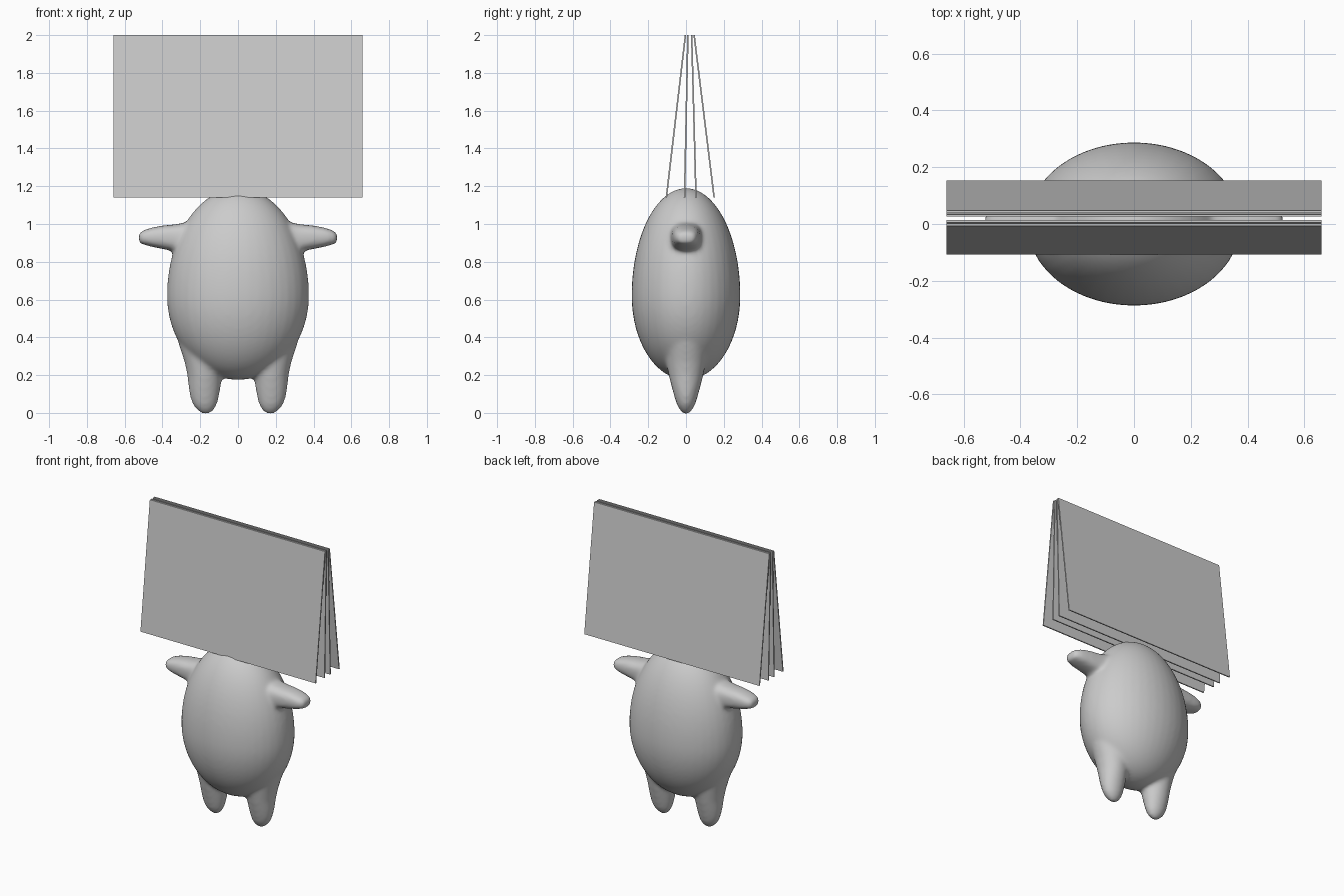
import bpy, bmesh, math
from mathutils import Vector

if "Cube" in bpy.data.objects:
    bpy.data.objects.remove(bpy.data.objects["Cube"])

grey = bpy.data.materials.new("plain grey")
grey.diffuse_color = (0.6, 0.6, 0.6, 1)
grey.use_nodes = True
grey.node_tree.nodes["Principled BSDF"].inputs["Base Color"].default_value = grey.diffuse_color


def add_object(name, bm):
    bmesh.ops.recalc_face_normals(bm, faces=bm.faces[:])
    mesh = bpy.data.meshes.new(name)
    bm.to_mesh(mesh)
    bm.free()
    mesh.materials.append(grey)
    obj = bpy.data.objects.new(name, mesh)
    bpy.context.collection.objects.link(obj)
    return obj


def loft(bm, rings, u, v, power=1.0, n=40):
    """Skin superellipse rings of (centre, u radius, v radius)."""
    def shape(t):
        return math.copysign(abs(t) ** power, t)
    loops = []
    for centre, ru, rv in rings:
        loops.append([])
        for i in range(n):
            a = 2 * math.pi * i / n
            p = Vector(centre) + u * ru * shape(math.cos(a)) + v * rv * shape(math.sin(a))
            loops[-1].append(bm.verts.new(p))
    for a, b in zip(loops, loops[1:]):
        for i in range(n):
            j = (i + 1) % n
            bm.faces.new((a[i], a[j], b[j], b[i]))
    bm.faces.new(loops[0])
    bm.faces.new(loops[-1])


X, Y, Z = Vector((1, 0, 0)), Vector((0, 1, 0)), Vector((0, 0, 1))
bm = bmesh.new()

# Egg-shaped torso, longer above its widest point
egg = []
for k in range(41):
    t = -math.pi / 2 + math.pi * k / 40
    r = max(math.cos(t), 0.01)
    z = 0.62 + math.sin(t) * (0.57 if t > 0 else 0.445)
    egg.append(((0, 0, z), 0.376 * r, 0.288 * r))
loft(bm, egg, X, Y)

# Arms: x, centre z, y radius, z radius
arm = [(0.20, 0.925, 0.095, 0.105), (0.27, 0.925, 0.088, 0.085),
       (0.33, 0.926, 0.08, 0.072), (0.40, 0.930, 0.074, 0.062),
       (0.46, 0.930, 0.068, 0.050), (0.50, 0.929, 0.058, 0.038),
       (0.525, 0.925, 0.042, 0.025)]
# Legs: z, centre x, x radius, y radius
leg = [(0.46, 0.20, 0.135, 0.12), (0.36, 0.192, 0.12, 0.115),
       (0.27, 0.180, 0.103, 0.105), (0.20, 0.176, 0.092, 0.092),
       (0.13, 0.177, 0.084, 0.074), (0.08, 0.177, 0.075, 0.060),
       (0.04, 0.175, 0.062, 0.047), (0.012, 0.172, 0.042, 0.030),
       (-0.005, 0.170, 0.018, 0.014)]
for s in (-1, 1):
    loft(bm, [((s * x, 0, z), ry, rz) for x, z, ry, rz in arm], Y, Z, 0.75)
    loft(bm, [((s * x, 0, z), rx, ry) for z, x, rx, ry in leg], X, Y)

# Merge into one softly blended body
body = add_object("body_with_arms_and_legs", bm)
remesh = body.modifiers.new("merge", 'REMESH')
remesh.mode = 'VOXEL'
remesh.voxel_size = 0.012
remesh.use_smooth_shade = True
smooth = body.modifiers.new("blend", 'SMOOTH')
smooth.factor = 0.5
smooth.iterations = 10

# Four thin boards fanning out downwards: name, y at top, y at bottom
boards = [("front_cover", -0.003, -0.104), ("front_page", 0.010, -0.008),
          ("back_page", 0.030, 0.053), ("back_cover", 0.043, 0.149)]
T = 0.004
for name, top, bottom in boards:
    bm = bmesh.new()
    profile = [(bottom - T, 1.14), (bottom + T, 1.14), (top + T, 2.0), (top - T, 2.0)]
    face = bm.faces.new([bm.verts.new((-0.66, y, z)) for y, z in profile])
    ext = bmesh.ops.extrude_face_region(bm, geom=[face])
    moved = [e for e in ext["geom"] if isinstance(e, bmesh.types.BMVert)]
    bmesh.ops.translate(bm, verts=moved, vec=(1.32, 0, 0))
    add_object(name, bm)
